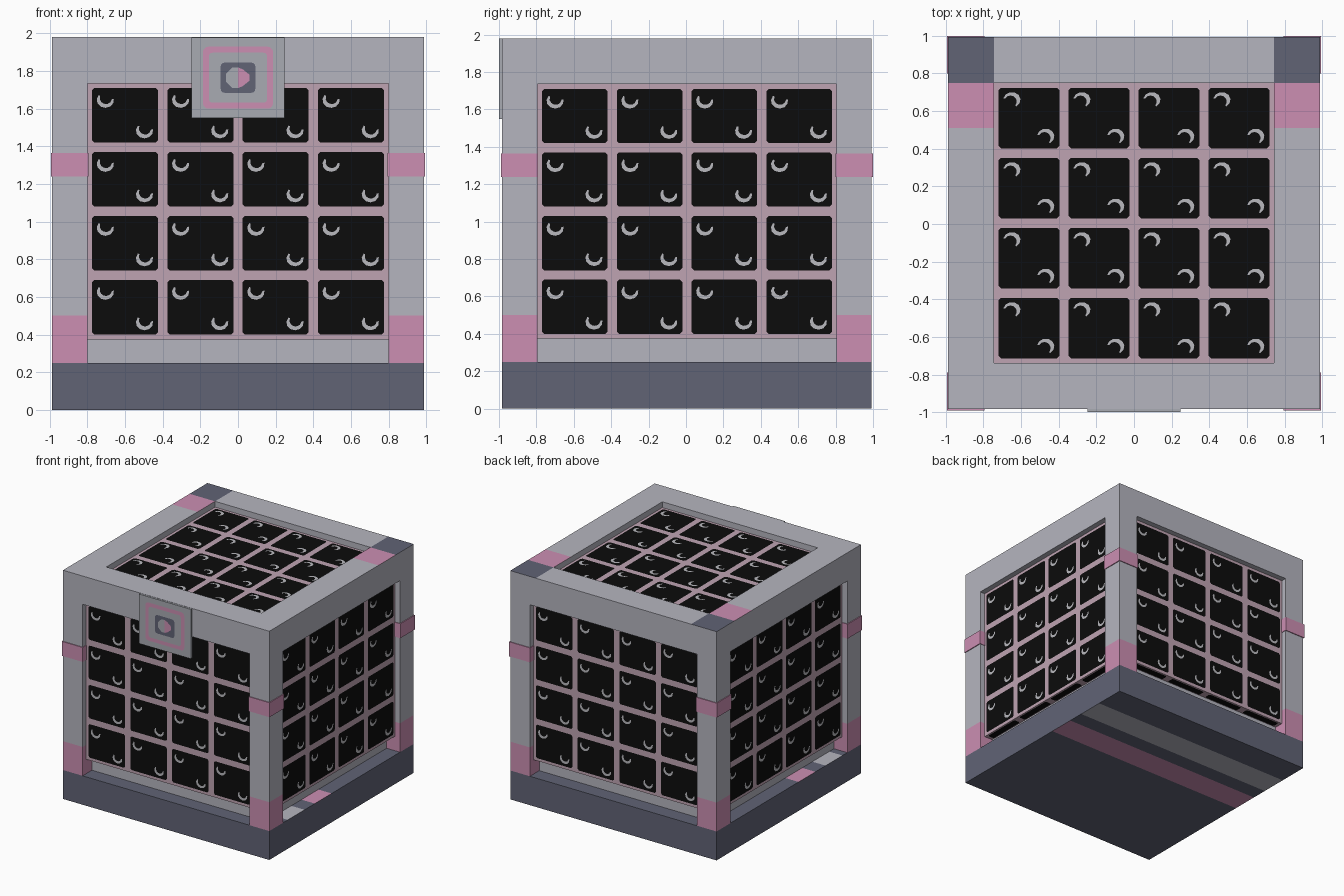
import bpy, bmesh, math
from mathutils import Matrix, Vector

if "Cube" in bpy.data.objects:
    bpy.data.objects.remove(bpy.data.objects["Cube"], do_unlink=True)


def material(name, srgb):
    m = bpy.data.materials.new(name)
    m.use_nodes = True
    col = [((c + 0.055) / 1.055) ** 2.4 if c > 0.04 else c / 12.92 for c in srgb] + [1]
    m.diffuse_color = col
    m.node_tree.nodes["Principled BSDF"].inputs["Base Color"].default_value = col
    return m


GREY = material("light grey", (0.71, 0.71, 0.75))
PINK = material("pink", (0.80, 0.56, 0.70))
SLATE = material("dark slate", (0.38, 0.39, 0.46))
MAUVE = material("dusty mauve", (0.75, 0.64, 0.70))
BLACK = material("black", (0.045, 0.045, 0.045))
SILVER = material("silver", (0.73, 0.73, 0.75))
STEEL = material("plate grey", (0.66, 0.67, 0.70))

CY = 0.005            # depth centre of the body
HALF = 0.988          # half width of the body
POST = 0.80           # inner edge of the corner posts
OPEN = 0.744          # half width of the top opening
BASE_Z, PANEL_Z, BEAM_Z, TOP_Z = 0.25, 0.375, 1.735, 1.98
SCREEN, SCREEN_TOP = 0.94, 1.93


def finish(name, bm, mats):
    me = bpy.data.meshes.new(name)
    bm.to_mesh(me)
    bm.free()
    for m in mats:
        me.materials.append(m)
    ob = bpy.data.objects.new(name, me)
    bpy.context.collection.objects.link(ob)
    return ob


def box_bm(lo, hi):
    bm = bmesh.new()
    bmesh.ops.create_cube(bm, size=1)
    for v in bm.verts:
        v.co = [(a + b) / 2 + c * (b - a) for a, b, c in zip(lo, hi, v.co)]
    return bm


def box(name, lo, hi, mat):
    return finish(name, box_bm(lo, hi), [mat])


def rounded(u0, u1, v0, v1, r, steps=1):
    """Rectangle outline with rounded or clipped corners."""
    pts = []
    for i, (cu, cv) in enumerate([(u1 - r, v1 - r), (u0 + r, v1 - r), (u0 + r, v0 + r), (u1 - r, v0 + r)]):
        for k in range(steps + 1):
            a = math.pi / 2 * (i + k / steps)
            pts.append((cu + r * math.cos(a), cv + r * math.sin(a)))
    return pts


def crescent(cu, cv, start, end, r=0.046, n=7):
    """Arc mark with a thick middle and thin ends."""
    arc = [math.radians(start + (end - start) * i / n) for i in range(n + 1)]
    outer = [(cu + r * math.cos(a), cv + r * 0.9 * math.sin(a)) for a in arc]
    inner = []
    for i, a in enumerate(arc):
        q = r * (0.78 - 0.34 * math.sin(math.pi * i / n))
        inner.append((cu + q * math.cos(a), cv + q * math.sin(a)))
    return outer + inner[::-1]


def paint(bm, mat4, pts, w, index):
    """Add a flat painted shape at height w above a surface."""
    f = bm.faces.new([bm.verts.new(mat4 @ Vector((u, v, w))) for u, v in pts])
    f.material_index = index


def tile_grid(name, mat4, u0, u1, v0, v1, start, end):
    """Four by four dark tiles, each with two arc marks."""
    bm = bmesh.new()
    du, dv, gap = (u1 - u0) / 4, (v1 - v0) / 4, 0.025
    for i in range(4):
        for j in range(4):
            a, b = u0 + i * du + gap, u0 + (i + 1) * du - gap
            c, d = v0 + j * dv + gap, v0 + (j + 1) * dv - gap
            paint(bm, mat4, rounded(a, b, c, d, 0.012), 0.003, 0)
            paint(bm, mat4, crescent(a + 0.07, d - 0.064, start, end), 0.006, 1)
            paint(bm, mat4, crescent(b - 0.072, c + 0.064, start, end), 0.006, 1)
    return finish(name, bm, [BLACK, SILVER])


# Base slab with stripes on its upper front half and lower back half
bm = box_bm((-HALF, CY - HALF, 0), (HALF, CY + HALF, BASE_Z))
for y in (0.13, 0.36, 0.5, 0.73):
    for s in (-1, 1):
        bmesh.ops.bisect_plane(bm, geom=bm.verts[:] + bm.edges[:] + bm.faces[:],
                               plane_co=(0, s * y, 0), plane_no=(0, 1, 0))
bm.normal_update()
for f in bm.faces:
    if abs(f.normal.z) > 0.5:
        y = -f.calc_center_median().y * f.normal.z
        f.material_index = 1 if 0.13 < y < 0.36 else 2 if 0.5 < y < 0.73 else 0
finish("base_slab", bm, [SLATE, PINK, GREY])

# Recessed plinth and the core box that carries the tiles
box("plinth", (-0.86, CY - 0.86, BASE_Z), (0.86, CY + 0.86, PANEL_Z), GREY)
box("tile_core", (-SCREEN, CY - SCREEN, PANEL_Z), (SCREEN, CY + SCREEN, SCREEN_TOP), MAUVE)

# Corner posts with pink feet and thin raised bands
for sx, side in ((-1, "right"), (1, "left")):
    for sy, end in ((-1, "front"), (1, "back")):
        def corner(name, inner, outer, z0, z1, mat):
            xs = sorted((sx * inner, sx * outer))
            ys = sorted((CY + sy * inner, CY + sy * outer))
            box(f"{end}_{side}_{name}", (xs[0], ys[0], z0), (xs[1], ys[1], z1), mat)
        corner("post_foot", POST, HALF, BASE_Z, 0.5, PINK)
        corner("post", POST, HALF, 0.5, BEAM_Z, GREY)
        corner("post_band", POST - 0.005, HALF + 0.007, 1.24, 1.365, PINK)

# Top frame: ring of cells, coloured on the upper side of the back corners
bm = bmesh.new()
xs = [-HALF, -OPEN, OPEN, HALF]
ys = [CY - HALF, CY - OPEN, 0.51, CY + OPEN, CY + HALF]
grid = [[bm.verts.new((x, y, TOP_Z)) for y in ys] for x in xs]
for i in range(3):
    for j in range(4):
        if i == 1 and j in (1, 2):
            continue
        f = bm.faces.new((grid[i][j], grid[i + 1][j], grid[i + 1][j + 1], grid[i][j + 1]))
        f.material_index = 0 if i == 1 else max(0, j - 1)
ext = bmesh.ops.extrude_face_region(bm, geom=bm.faces[:], use_keep_orig=True)
for v in ext["geom"]:
    if isinstance(v, bmesh.types.BMVert):
        v.co.z = BEAM_Z
for f in bm.faces:
    if f.calc_center_median().z < TOP_Z - 0.01:
        f.material_index = 0
bmesh.ops.recalc_face_normals(bm, faces=bm.faces[:])
finish("top_frame", bm, [GREY, PINK, SLATE])

# Tile grids on the four sides, and dark patches under their lower edge
for k, side in enumerate(("front", "left", "back", "right")):
    turn = Matrix.Translation((0, CY, 0)) @ Matrix.Rotation(k * math.pi / 2, 4, "Z")
    face = turn @ Matrix.Translation((0, -SCREEN, 0)) @ Matrix.Rotation(math.pi / 2, 4, "X")
    tile_grid(side + "_tiles", face, -POST, POST, PANEL_Z, BEAM_Z, 140, 370)
    bm = bmesh.new()
    under = turn @ Matrix.Translation((0, 0, PANEL_Z)) @ Matrix.Rotation(math.pi, 4, "X")
    for i in range(4):
        u = -POST + i * 0.4
        paint(bm, under, rounded(u + 0.03, u + 0.37, 0.87, 0.93, 0.01), 0.003, 0)
    finish(side + "_under_tiles", bm, [BLACK])

# Tile grid on the top
tile_grid("top_tiles", Matrix.Translation((0, CY, SCREEN_TOP)), -OPEN, OPEN, -OPEN, OPEN, 170, -60)

# Front plate with its painted geometric panel
box("front_plate", (-0.248, -1.0, 1.55), (0.248, -0.975, 1.978), STEEL)
bm = bmesh.new()
face = Matrix.Translation((0, -1.0, 1.765)) @ Matrix.Rotation(math.pi / 2, 4, "X")
paint(bm, face, rounded(-0.187, 0.187, -0.165, 0.165, 0.03, 3), 0.001, 0)
paint(bm, face, rounded(-0.155, 0.155, -0.133, 0.133, 0.02, 3), 0.002, 1)
paint(bm, face, rounded(-0.092, 0.092, -0.08, 0.08, 0.02, 3), 0.003, 2)
paint(bm, face, [(0, 0.055), (-0.03, 0.055), (-0.065, 0.02), (-0.065, -0.02), (-0.03, -0.055), (0, -0.055)], 0.004, 1)
paint(bm, face, [(0, -0.055), (0.025, -0.045), (0.062, -0.015), (0.062, 0.015), (0.025, 0.045), (0, 0.055)], 0.004, 0)
finish("plate_panel", bm, [PINK, STEEL, SLATE])
